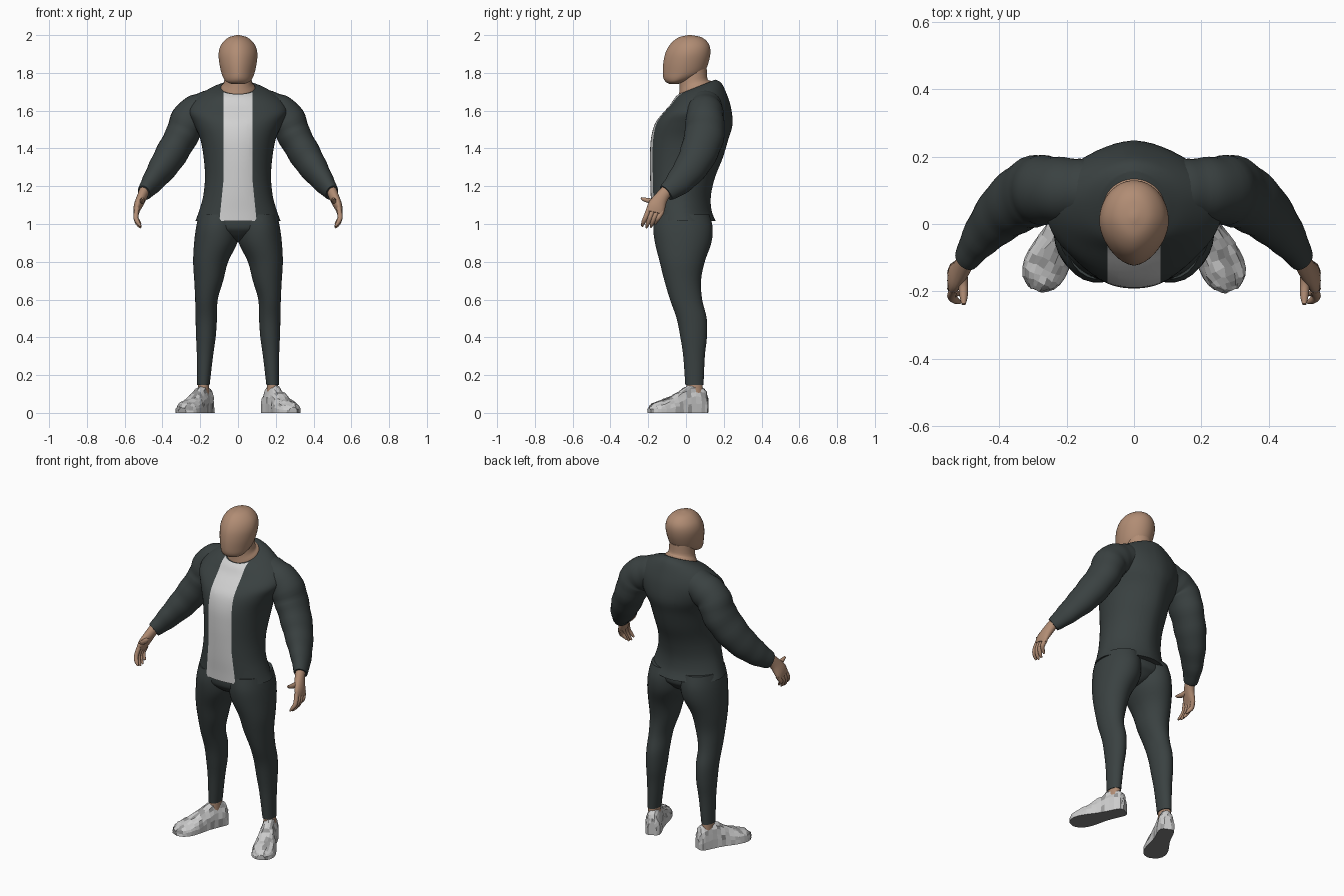
import bpy, bmesh, math, random
from mathutils import Vector, noise

random.seed(3)


def material(name, r, g, b):
    m = bpy.data.materials.new(name)
    m.diffuse_color = (r, g, b, 1)
    return m


CLOTH = material("dark cloth", 0.042, 0.053, 0.053)
SHIRT = material("light grey shirt", 0.64, 0.64, 0.64)
SKIN = material("skin", 0.44, 0.265, 0.175)
SHOE = material("pale shoe", 0.60, 0.60, 0.60)
PATCH = material("grey shoe patch", 0.33, 0.33, 0.33)
SOLE = material("grey sole", 0.22, 0.22, 0.22)


def smooth_keys(keys, sub):
    """Catmull-Rom interpolation between parameter tuples."""
    out = []
    for i in range(len(keys) - 1):
        p0, p1 = keys[max(i - 1, 0)], keys[i]
        p2, p3 = keys[i + 1], keys[min(i + 2, len(keys) - 1)]
        for k in range(sub):
            t = k / sub
            out.append(tuple(0.5 * (2 * b + (c - a) * t + (2 * a - 5 * b + 4 * c - d) * t * t
                                    + (3 * b - a - 3 * c + d) * t ** 3)
                             for a, b, c, d in zip(p0, p1, p2, p3)))
    out.append(keys[-1])
    return out


def skin_rings(name, rings, mats, smooth=True, rule=None, cuts=()):
    """Join point rings into a closed skin; rule(face) picks the material."""
    bm = bmesh.new()
    rows = [[bm.verts.new(p) for p in r] for r in rings]
    n = len(rows[0])
    for a, b in zip(rows, rows[1:]):
        for i in range(n):
            j = (i + 1) % n
            bm.faces.new((a[i], a[j], b[j], b[i]))
    bm.faces.new(rows[0])
    bm.faces.new(rows[-1])
    for co, no in cuts:
        bmesh.ops.bisect_plane(bm, geom=bm.verts[:] + bm.edges[:] + bm.faces[:],
                               plane_co=co, plane_no=no)
    bmesh.ops.recalc_face_normals(bm, faces=bm.faces)
    bm.normal_update()
    for f in bm.faces:
        f.material_index = rule(f) if rule else 0
    me = bpy.data.meshes.new(name)
    bm.to_mesh(me)
    bm.free()
    ob = bpy.data.objects.new(name, me)
    bpy.context.collection.objects.link(ob)
    for m in mats:
        me.materials.append(m)
    if smooth:
        bpy.ops.object.select_all(action='DESELECT')
        ob.select_set(True)
        bpy.context.view_layer.objects.active = ob
        bpy.ops.object.shade_smooth_by_angle(angle=math.radians(50))
    return ob


def spow(v, e):
    return math.copysign(abs(v) ** e, v)


def stack(name, keys, mats, s=1, n=40, front=2.0, back=2.0, sub=4, **kw):
    """Level rings: (z, y front, y back, half width, centre x, tilt)."""
    rings = []
    for z, yf, yb, rx, cx, tilt in smooth_keys(keys, sub):
        yc, ry, ring = (yf + yb) / 2, (yb - yf) / 2, []
        for i in range(n):
            a = 2 * math.pi * (i + 0.5) / n
            e = 2 / (front if math.sin(a) < 0 else back)
            y = ry * spow(math.sin(a), e)
            ring.append((s * (cx + rx * spow(math.cos(a), e)), yc + y, z + tilt * y))
        rings.append(ring)
    return skin_rings(name, rings, mats, **kw)


def tube(name, keys, mats, s=1, n=20, sub=4, wrinkle=0.0):
    """Rings square to a path: (x, y, z, thin radius, wide radius)."""
    ks = smooth_keys(keys, sub)
    rings = []
    for i, (x, y, z, ra, rb) in enumerate(ks):
        t = (Vector(ks[min(i + 1, len(ks) - 1)][:3]) - Vector(ks[max(i - 1, 0)][:3])).normalized()
        u = (Vector((1, 0, 0)) - t * t.x).normalized()
        v = t.cross(u)
        w = 1 + wrinkle * math.sin(i * 1.5)
        ring = []
        for k in range(n):
            a = 2 * math.pi * k / n
            p = Vector((x, y, z)) + u * (ra * w * math.cos(a)) + v * (rb * w * math.sin(a))
            ring.append((s * p.x, p.y, p.z))
        rings.append(ring)
    return skin_rings(name, rings, mats)


# Head and neck
stack("head", [(1.742, -0.09, -0.04, 0.035, 0, 0), (1.752, -0.107, 0.0, 0.06, 0, 0),
               (1.77, -0.119, 0.05, 0.076, 0, 0), (1.80, -0.123, 0.095, 0.088, 0, 0),
               (1.85, -0.121, 0.118, 0.099, 0, 0), (1.90, -0.111, 0.129, 0.103, 0, 0),
               (1.94, -0.092, 0.126, 0.094, 0, 0), (1.97, -0.066, 0.108, 0.073, 0, 0),
               (1.99, -0.033, 0.078, 0.045, 0, 0), (2.0, 0.012, 0.028, 0.006, 0, 0)],
      [SKIN], front=1.75)
stack("neck", [(1.66, -0.045, 0.145, 0.098, 0, 0.4), (1.72, -0.037, 0.135, 0.092, 0, 0.4),
               (1.75, -0.034, 0.115, 0.074, 0, 0.2), (1.82, -0.034, 0.11, 0.07, 0, 0)], [SKIN])


# Jacket body with the shirt showing down the open front, widening at the hem
def shirt_half(z):
    return 0.078 + max(0, 1.22 - z) * 0.1


def jacket_rule(f):
    c = f.calc_center_median()
    return int(abs(c.x) < shirt_half(c.z) and c.y < 0 and f.normal.y < -0.1
               and abs(f.normal.z) < 0.95)


shirt_cuts = [((0, 0, 1.22), (0, 0, 1))]
for k in (-1, 1):
    shirt_cuts += [((k * 0.078, 0, 0), (1, 0, 0)), ((k * 0.078, 0, 1.22), (k, 0, 0.1))]
stack("jacket", [(1.015, -0.18, 0.158, 0.226, 0, 0), (1.07, -0.182, 0.136, 0.206, 0, 0),
                 (1.15, -0.187, 0.132, 0.184, 0, 0), (1.25, -0.19, 0.155, 0.175, 0, 0),
                 (1.35, -0.191, 0.195, 0.182, 0, 0), (1.45, -0.186, 0.225, 0.2, 0, 0),
                 (1.53, -0.165, 0.247, 0.235, 0, 0), (1.60, -0.128, 0.238, 0.262, 0, 0.1),
                 (1.66, -0.085, 0.215, 0.23, 0, 0.2), (1.707, -0.06, 0.187, 0.16, 0, 0.32),
                 (1.725, -0.042, 0.155, 0.1, 0, 0.4)],
      [CLOTH, SHIRT], n=56, front=2.2, back=1.75, cuts=shirt_cuts, rule=jacket_rule)

# Trousers seat
stack("trouser_seat", [(0.905, -0.06, 0.03, 0.015, 0, 0), (0.925, -0.115, 0.075, 0.06, 0, 0),
                       (0.955, -0.15, 0.105, 0.14, 0, 0), (0.985, -0.168, 0.125, 0.19, 0, 0),
                       (1.05, -0.168, 0.12, 0.195, 0, 0)], [CLOTH], front=2.4, back=2.2)

for s, side in ((-1, "left"), (1, "right")):
    # Trouser leg and ankle
    stack("trouser_leg_" + side,
          [(1.05, -0.165, 0.125, 0.108, 0.1, 0), (0.98, -0.174, 0.142, 0.115, 0.108, 0),
           (0.90, -0.165, 0.135, 0.115, 0.118, 0), (0.80, -0.14, 0.10, 0.093, 0.145, 0),
           (0.70, -0.115, 0.08, 0.077, 0.155, 0), (0.60, -0.085, 0.086, 0.06, 0.167, 0),
           (0.50, -0.05, 0.11, 0.057, 0.168, 0), (0.40, -0.03, 0.111, 0.052, 0.17, 0),
           (0.30, -0.015, 0.10, 0.043, 0.175, 0), (0.148, -0.004, 0.093, 0.033, 0.183, 0)],
          [CLOTH], s, n=28, front=2.1)
    stack("ankle_" + side, [(0.08, 0.0, 0.09, 0.032, 0.183, 0), (0.17, 0.003, 0.087, 0.029, 0.183, 0)],
          [SKIN], s, n=20, sub=1)

    # Sleeve, starting inside the jacket to form the sloping shoulder
    tube("sleeve_" + side,
         [(0.07, 0.1, 1.645, 0.08, 0.08), (0.16, 0.1, 1.612, 0.093, 0.093), (0.25, 0.1, 1.563, 0.098, 0.1),
          (0.302, 0.095, 1.46, 0.088, 0.106), (0.378, 0.045, 1.33, 0.08, 0.093),
          (0.452, -0.035, 1.225, 0.056, 0.072), (0.498, -0.105, 1.165, 0.036, 0.047)],
         [CLOTH], s, n=28, sub=6, wrinkle=0.018)

    # Hand: palm, four curled fingers and a thumb
    tube("palm_" + side, [(0.49, -0.09, 1.19, 0.027, 0.03), (0.51, -0.13, 1.14, 0.026, 0.036),
                          (0.53, -0.155, 1.095, 0.022, 0.047), (0.54, -0.165, 1.06, 0.014, 0.046)],
         [SKIN], s)
    for i in range(4):
        y, d = 0.023 * i, (0.008, 0, 0.003, 0.018)[i]
        tube("finger_%d_%s" % (i + 1, side),
             [(0.534, -0.195 + y, 1.085 - 0.006 * i, 0.013, 0.013),
              (0.541, -0.214 + y, 1.035, 0.013, 0.013),
              (0.53, -0.226 + y, 1.0 + d, 0.011, 0.011),
              (0.515, -0.232 + y, 0.98 + d, 0.005, 0.005)], [SKIN], s, n=10, sub=3)
    tube("thumb_" + side, [(0.512, -0.13, 1.135, 0.017, 0.017), (0.507, -0.175, 1.122, 0.015, 0.015),
                           (0.505, -0.215, 1.128, 0.012, 0.012), (0.505, -0.238, 1.137, 0.006, 0.006)],
         [SKIN], s, n=10, sub=3)

    # Faceted shoe, turned outward, with grey patches and a darker sole
    fwd, out = Vector((0.42, -0.907, 0)), Vector((0.907, 0.42, 0))
    rings = []
    for d, hw, h in smooth_keys([(-0.07, 0.022, 0.085), (-0.057, 0.04, 0.125), (-0.02, 0.045, 0.147),
                                 (0.035, 0.046, 0.143), (0.085, 0.052, 0.115), (0.14, 0.063, 0.086),
                                 (0.195, 0.067, 0.064), (0.24, 0.052, 0.05), (0.264, 0.022, 0.03)], 2):
        ring = []
        for k in range(13):
            a = math.pi * k / 12
            p = Vector((0.183, 0.045, 0)) + fwd * d + out * (hw * spow(math.cos(a), 0.8))
            p.z = h * max(math.sin(a), 0) ** 0.8
            if 0 < k < 12:
                p += Vector([random.uniform(-0.004, 0.004) for _ in range(3)])
            else:
                p.z = 0
            ring.append((s * p.x, p.y, p.z))
        rings.append(ring)

    def shoe_rule(f):
        if f.normal.z < -0.7:
            return 2
        return int(noise.noise(f.calc_center_median() * 24) > 0.24)

    skin_rings("shoe_" + side, rings, [SHOE, PATCH, SOLE], smooth=False, rule=shoe_rule)
